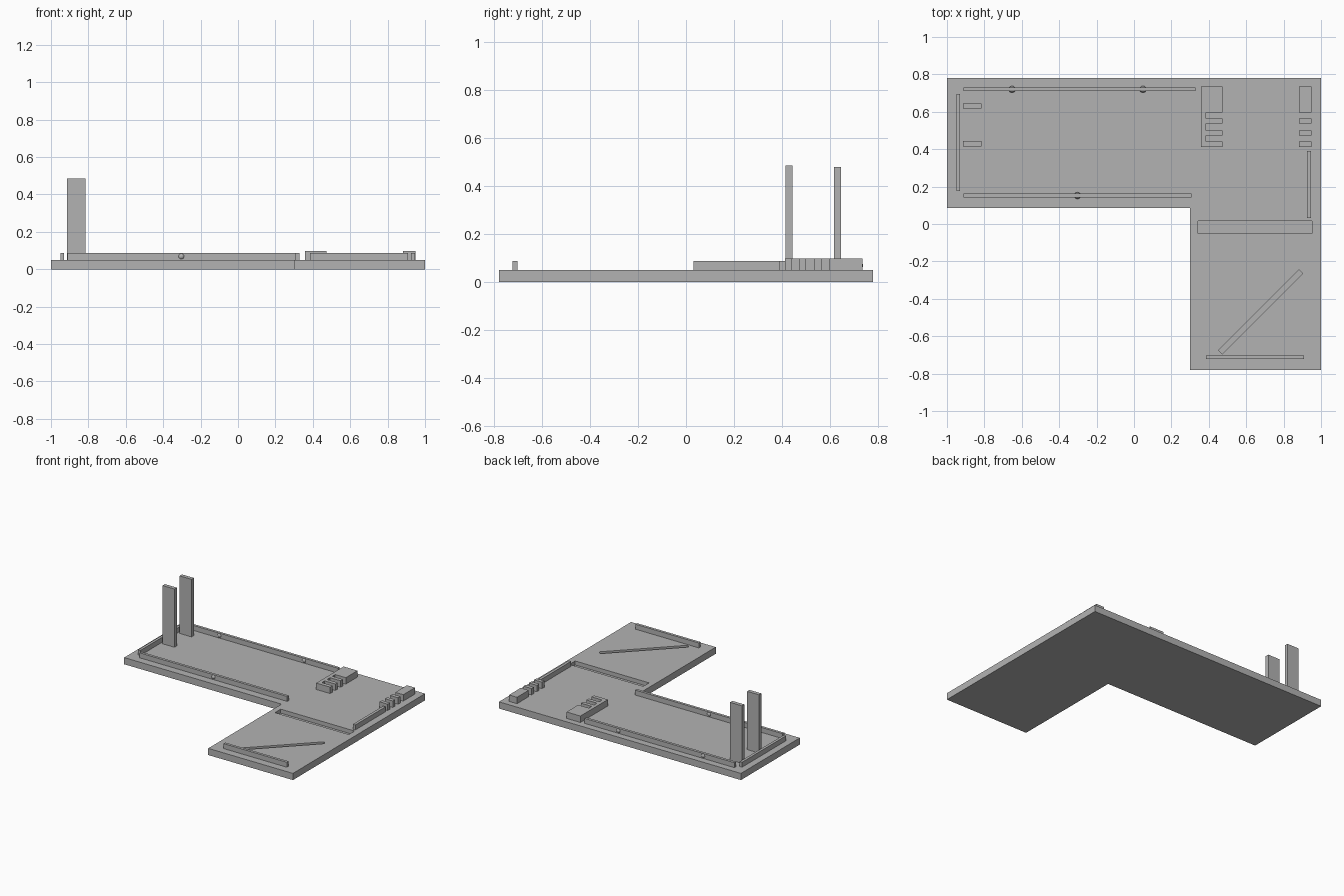
import bpy
import bmesh
from math import radians
from mathutils import Matrix, Vector

if "Cube" in bpy.data.objects:
    bpy.data.objects.remove(bpy.data.objects["Cube"])

GREY = (0.45, 0.45, 0.45, 1)
grey = bpy.data.materials.new("plain grey")
grey.use_nodes = True
grey.diffuse_color = GREY
grey.node_tree.nodes["Principled BSDF"].inputs["Base Color"].default_value = GREY

DECK = 0.05        # top of the base slab
RAIL_TOP = 0.087
BLOCK_TOP = 0.098


def finish(name, bm):
    bmesh.ops.recalc_face_normals(bm, faces=bm.faces)
    mesh = bpy.data.meshes.new(name)
    bm.to_mesh(mesh)
    bm.free()
    mesh.materials.append(grey)
    obj = bpy.data.objects.new(name, mesh)
    bpy.context.collection.objects.link(obj)
    return obj


def prism(name, outline, z0, z1):
    """Extrude a flat outline between two heights."""
    bm = bmesh.new()
    face = bm.faces.new([bm.verts.new((x, y, z0)) for x, y in outline])
    top = bmesh.ops.extrude_face_region(bm, geom=[face])["geom"]
    verts = [v for v in top if isinstance(v, bmesh.types.BMVert)]
    bmesh.ops.translate(bm, verts=verts, vec=(0, 0, z1 - z0))
    return finish(name, bm)


def box(name, x0, x1, y0, y1, z1, z0=DECK):
    return prism(name, [(x0, y0), (x1, y0), (x1, y1), (x0, y1)], z0, z1)


def cut_groove(target, centre, length, width, angle):
    """Cut a shallow straight groove into the deck."""
    bm = bmesh.new()
    bmesh.ops.create_cube(bm, size=1)
    bm.transform(Matrix.Translation(Vector((*centre, DECK)))
                 @ Matrix.Rotation(radians(angle), 4, "Z")
                 @ Matrix.Diagonal((length, width, 0.06, 1)))
    cutter = finish("groove_cutter", bm)
    cutter.hide_render = True
    mod = target.modifiers.new("groove", "BOOLEAN")
    mod.operation = "DIFFERENCE"
    mod.solver = "EXACT"
    mod.object = cutter
    bpy.context.view_layer.objects.active = target
    bpy.ops.object.modifier_apply(modifier=mod.name)
    bpy.data.objects.remove(cutter)


# L-shaped base with two grooves
base = prism("base_slab", [(-1, 0.085), (0.3, 0.085), (0.3, -0.78),
                           (1, -0.78), (1, 0.78), (-1, 0.78)], 0, DECK)
cut_groove(base, (0.647, -0.018), 0.61, 0.068, 0)
cut_groove(base, (0.677, -0.47), 0.61, 0.03, 45)

# Low rails around the edge
box("back_rail", -0.912, 0.328, 0.71, 0.73, RAIL_TOP)
box("inner_rail", -0.912, 0.307, 0.142, 0.162, RAIL_TOP)
box("right_rail", -0.95, -0.93, 0.176, 0.695, RAIL_TOP)
box("left_rail", 0.926, 0.947, 0.032, 0.39, RAIL_TOP)
box("front_rail", 0.386, 0.91, -0.723, -0.703, RAIL_TOP)

# Tall posts
box("front_post", -0.914, -0.816, 0.415, 0.443, 0.485)
box("back_post", -0.914, -0.816, 0.617, 0.645, 0.48)

# Comb block with a spine, and the loose row of teeth opposite
FINGERS = [0.412, 0.473, 0.536]
BACK, STEP, TOOTH = 0.735, 0.597, 0.028
outline = [(0.358, BACK), (0.358, FINGERS[0])]
for y in FINGERS:
    outline += [(0.385, y), (0.473, y), (0.473, y + TOOTH), (0.385, y + TOOTH)]
outline += [(0.385, STEP), (0.473, STEP), (0.473, BACK)]
outline.remove((0.385, FINGERS[0]))
prism("comb_block", outline, DECK, BLOCK_TOP)

box("tooth_block", 0.882, 0.948, STEP, BACK, BLOCK_TOP)
for i, y in enumerate(FINGERS):
    box(f"tooth_{i + 1}", 0.882, 0.948, y, y + TOOTH, BLOCK_TOP)

# Small round knobs set into the long rails
for i, (x, y) in enumerate([(-0.652, 0.72), (0.048, 0.72), (-0.303, 0.152)]):
    bm = bmesh.new()
    bmesh.ops.create_uvsphere(bm, u_segments=24, v_segments=12, radius=0.018)
    bm.transform(Matrix.Translation((x, y, 0.069)))
    for face in bm.faces:
        face.smooth = True
    finish(f"rail_knob_{i + 1}", bm)
